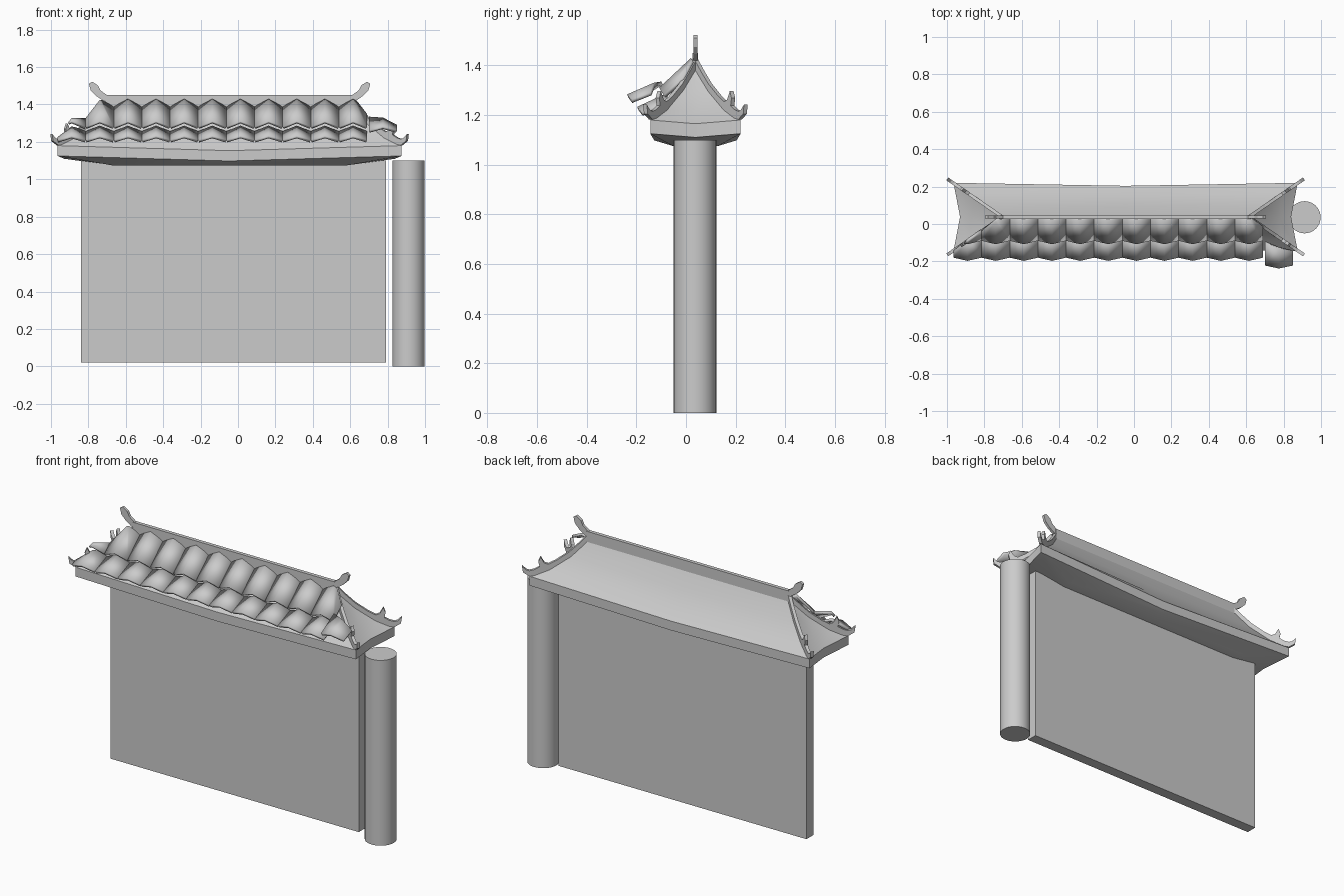
import bpy, bmesh, math
from mathutils import Vector

if "Cube" in bpy.data.objects:
    bpy.data.objects.remove(bpy.data.objects["Cube"])

CX, CY = -0.045, 0.038            # centre of the roof in plan
HX = 0.66                         # half length of the ridge
K = 0.26 / 0.18                   # hip direction in plan: x run per y run


def make(name, verts, faces, smooth=None):
    me = bpy.data.meshes.new(name)
    me.from_pydata([tuple(v) for v in verts], [], faces)
    bm = bmesh.new()
    bm.from_mesh(me)
    bmesh.ops.recalc_face_normals(bm, faces=bm.faces)
    bm.to_mesh(me)
    bm.free()
    ob = bpy.data.objects.new(name, me)
    bpy.context.collection.objects.link(ob)
    if smooth:
        smooth_object(ob, smooth)
    return ob


def smooth_object(ob, deg):
    bpy.ops.object.select_all(action='DESELECT')
    ob.select_set(True)
    bpy.context.view_layer.objects.active = ob
    bpy.ops.object.shade_smooth_by_angle(angle=math.radians(deg))


def box(name, x0, x1, y0, y1, z0, z1):
    v = [(x, y, z) for z in (z0, z1) for x, y in ((x0, y0), (x1, y0), (x1, y1), (x0, y1))]
    f = [(0, 1, 2, 3), (4, 5, 6, 7)] + [(i, (i + 1) % 4, (i + 1) % 4 + 4, i + 4) for i in range(4)]
    return make(name, v, f)


def slab(name, pts, offset):
    """Extrude a closed outline to both sides by offset."""
    n, o = len(pts), Vector(offset)
    v = [Vector(p) - o for p in pts] + [Vector(p) + o for p in pts]
    f = [tuple(range(n)), tuple(range(n, 2 * n))]
    f += [(i, (i + 1) % n, (i + 1) % n + n, i + n) for i in range(n)]
    return make(name, v, f)


# wall panel and round post
box("wall_panel", -0.84, 0.79, 0.005, 0.07, 0.02, 1.10)
bpy.ops.mesh.primitive_cylinder_add(vertices=32, radius=0.086, depth=1.10, location=(0.912, 0.036, 0.55))
post = bpy.context.object
post.name = "round_post"
smooth_object(post, 40)


# hip roof: stacked loops of 8 points with sagging eaves
def loop(hx, hy, z, dx=0.0, dy=0.0, dzl=0.0, dze=0.0):
    return [(CX - hx, CY - hy, z), (CX, CY - hy + dy, z - dzl), (CX + hx, CY - hy, z),
            (CX + hx - dx, CY, z - dze), (CX + hx, CY + hy, z), (CX, CY + hy - dy, z - dzl),
            (CX - hx, CY + hy, z), (CX - hx + dx, CY, z - dze)]


rings = [loop(0.63, 0.09, 1.075),
         loop(0.92, 0.182, 1.125, 0.035, 0.016, 0.027, 0.015),
         loop(0.92, 0.182, 1.18, 0.035, 0.016, 0.027, 0.015),
         loop(HX + K * 0.125, 0.125, 1.222, 0.02, 0.008, 0.012, 0.01),
         loop(HX + K * 0.06, 0.06, 1.30, 0.005, 0.002, 0.003, 0.003),
         loop(HX, 0.004, 1.40)]
verts = [p for r in rings for p in r]
faces = [(8 * r + i, 8 * r + (i + 1) % 8, 8 * r + 8 + (i + 1) % 8, 8 * r + 8 + i)
         for r in range(len(rings) - 1) for i in range(8)]
faces += [tuple(range(8)), tuple(range(40, 48))]
make("hip_roof", verts, faces, 25)

# top ridge with upturned end ornaments
box("top_ridge", CX - 0.665, CX + 0.665, CY - 0.011, CY + 0.011, 1.385, 1.45)
horn = [(0.62, 1.41), (0.675, 1.42), (0.712, 1.445), (0.742, 1.475), (0.752, 1.51),
        (0.735, 1.522), (0.705, 1.503), (0.69, 1.475), (0.655, 1.45), (0.62, 1.45)]
for s, side in ((-1, "left"), (1, "right")):
    slab("ridge_ornament_" + side, [(CX + s * u, CY, z) for u, z in horn], (0, 0.008, 0))

# hip ridges with two small curled spikes, outline as (half depth, height)
hip = [(0.0, 1.43), (0.03, 1.375), (0.06, 1.325), (0.10, 1.275), (0.123, 1.254), (0.135, 1.262),
       (0.146, 1.297), (0.153, 1.268), (0.149, 1.238), (0.165, 1.222), (0.18, 1.215), (0.19, 1.22),
       (0.203, 1.242), (0.2, 1.205), (0.18, 1.182), (0.155, 1.19), (0.125, 1.21), (0.06, 1.285), (0.0, 1.38)]
for sx in (-1, 1):
    for sy in (-1, 1):
        n = Vector((sy, -sx * K, 0)).normalized() * 0.009
        slab("hip_ridge", [(CX + sx * (HX + K * h), CY + sy * h, z) for h, z in hip], n)


# folded roof tiles on the front slope
def tile(x0, w, row):
    (ty, tz), (tmy, tmz), (by, bz), (bmy, bmz) = row
    return [(x0, by, bz), (x0 + w / 2, bmy, bmz), (x0 + w, by, bz),
            (x0 + w, ty, tz), (x0 + w / 2, tmy, tmz), (x0, ty, tz)]


def tiles(name, verts, clip=True):
    f = []
    for k in range(0, len(verts), 6):
        f += [(k, k + 1, k + 4, k + 5), (k + 1, k + 2, k + 3, k + 4)]
    me = bpy.data.meshes.new(name)
    me.from_pydata(verts, [], f)
    if clip:                      # trim along both hips
        bm = bmesh.new()
        bm.from_mesh(me)
        for s in (-1, 1):
            bmesh.ops.bisect_plane(bm, geom=bm.verts[:] + bm.edges[:] + bm.faces[:],
                                   plane_co=(CX + s * HX, CY, 0), plane_no=(s, K, 0), clear_outer=True)
        bm.to_mesh(me)
        bm.free()
    ob = bpy.data.objects.new(name, me)
    bpy.context.collection.objects.link(ob)
    smooth_object(ob, 62)
    m = ob.modifiers.new("thickness", 'SOLIDIFY')
    m.thickness = 0.015
    m.offset = -1
    return ob


W = 1.655 / 11
upper = ((0.03, 1.39), (0.02, 1.43), (-0.09, 1.28), (-0.108, 1.31))
lower = ((-0.065, 1.257), (-0.08, 1.287), (-0.18, 1.21), (-0.197, 1.233))
for name, row in (("upper_tiles", upper), ("lower_tiles", lower)):
    tiles(name, [p for i in range(11) for p in tile(-0.965 + i * W, W, row)], True)

# raised loose tile at the right corner
tiles("corner_tile", [(0.70, -0.222, 1.262), (0.775, -0.238, 1.283), (0.85, -0.222, 1.262),
                      (0.85, -0.145, 1.292), (0.775, -0.13, 1.33), (0.70, -0.10, 1.335)], False)
